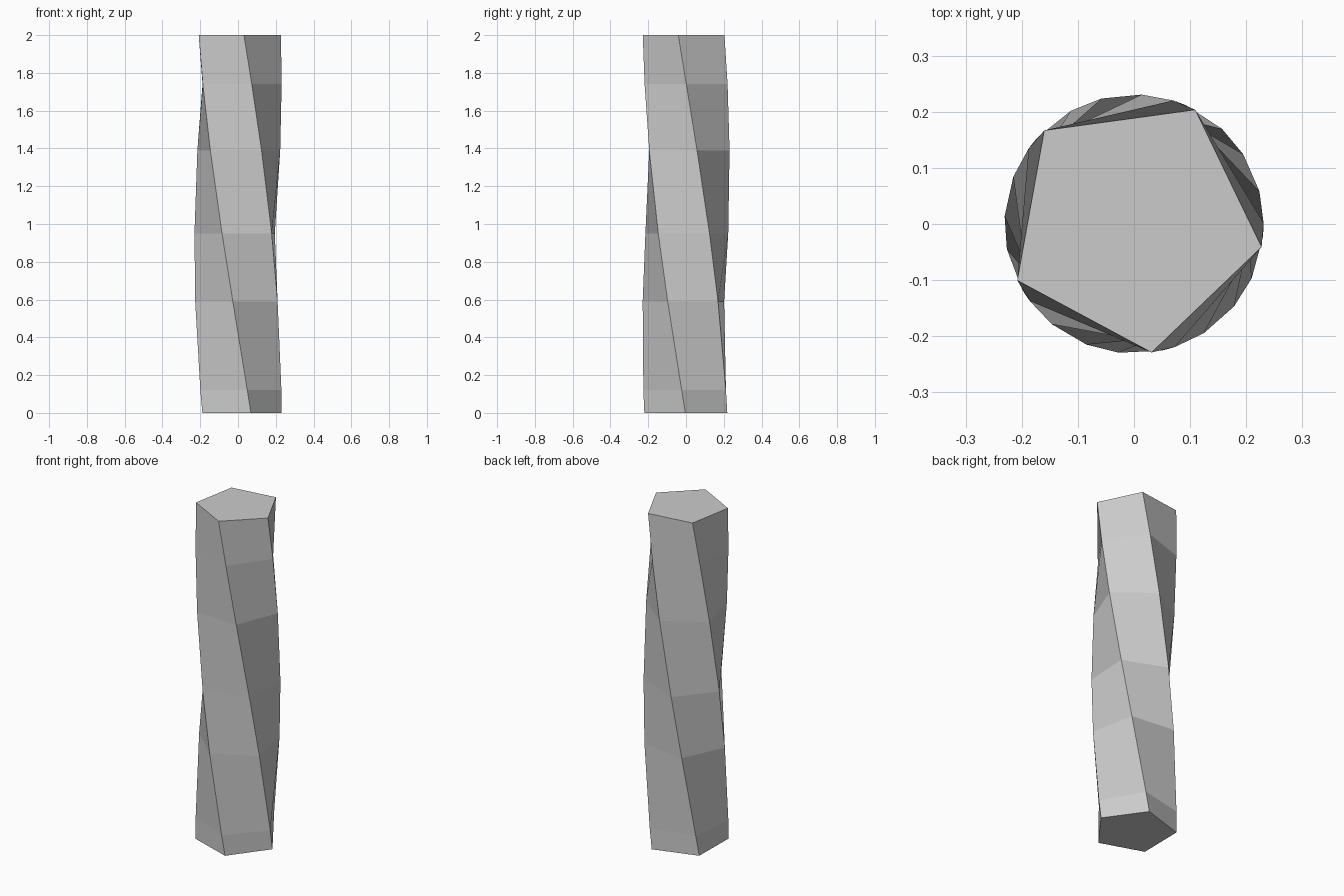
import bpy, bmesh
from math import radians, cos, sin

if "Cube" in bpy.data.objects:
    bpy.data.objects.remove(bpy.data.objects["Cube"])

SIDES, RADIUS = 5, 0.231
START, TWIST = -0.8, -40.7          # degrees, degrees per unit height
LEVELS = (0, 0.12, 0.59, 0.95, 1.39, 1.74, 2.0)

# Twisted pentagonal column: stacked rings turning with height
bm = bmesh.new()
rings = []
for z in LEVELS:
    turn = START + TWIST * z
    angles = [radians(turn + 360 / SIDES * i) for i in range(SIDES)]
    rings.append([bm.verts.new((RADIUS * cos(a), RADIUS * sin(a), z)) for a in angles])

# Side faces between neighbouring rings
for low, high in zip(rings, rings[1:]):
    for i in range(SIDES):
        j = (i + 1) % SIDES
        bm.faces.new((low[i], low[j], high[j], high[i]))

# End caps
bm.faces.new(rings[0][::-1])
bm.faces.new(rings[-1])
bmesh.ops.recalc_face_normals(bm, faces=bm.faces)

mesh = bpy.data.meshes.new("twisted_column")
bm.to_mesh(mesh)
bm.free()
bpy.context.collection.objects.link(bpy.data.objects.new("twisted_column", mesh))
